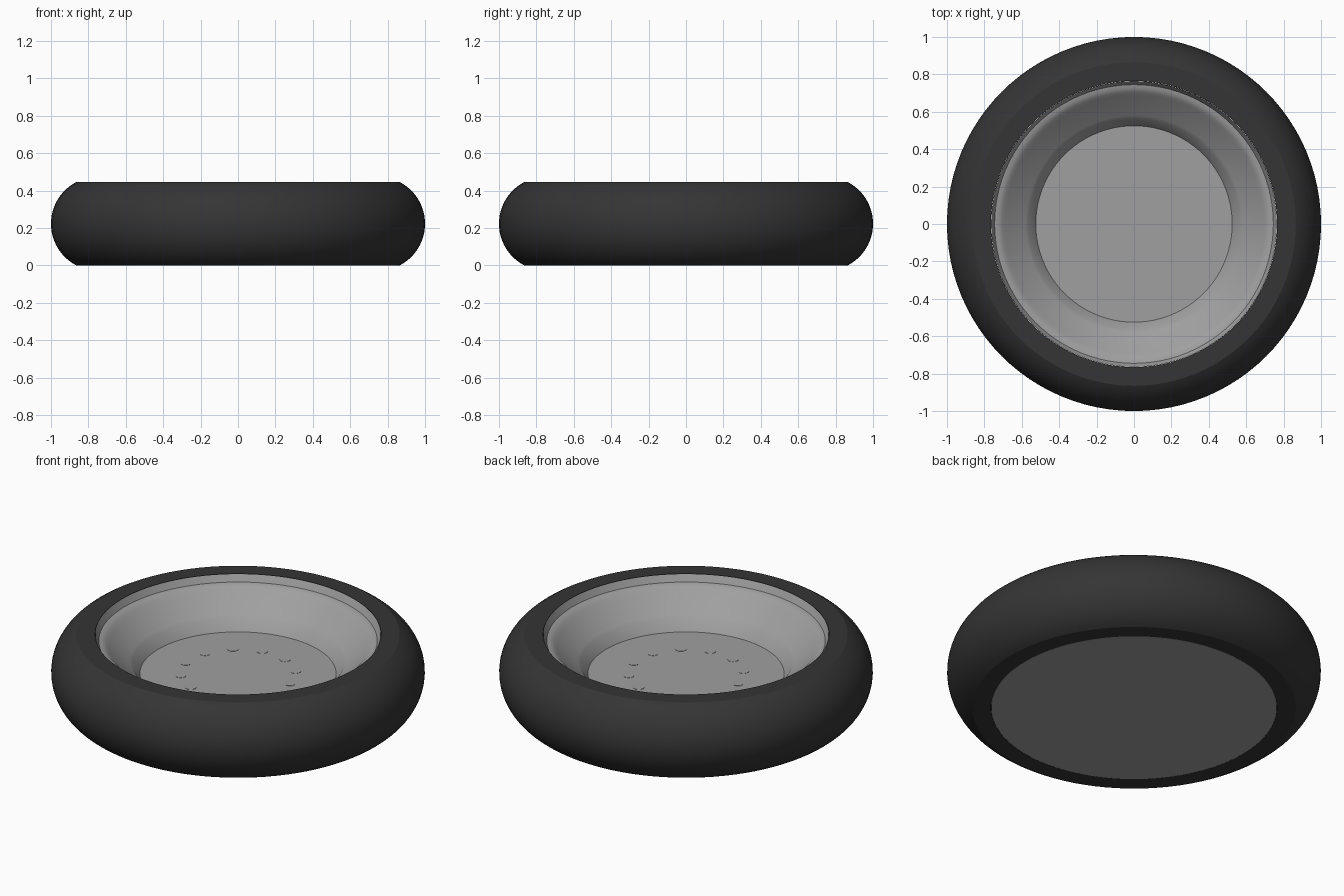
import bpy, bmesh
from math import sin, cos, pi, radians, asin

if "Cube" in bpy.data.objects:
    bpy.data.objects.remove(bpy.data.objects["Cube"])

SEGMENTS = 96
HEIGHT = 0.445


def material(name, grey):
    mat = bpy.data.materials.new(name)
    mat.diffuse_color = (grey, grey, grey, 1)
    mat.use_nodes = True
    mat.node_tree.nodes["Principled BSDF"].inputs["Base Color"].default_value = mat.diffuse_color
    return mat


def lathe(name, profile, mat, closed=False, cap=False):
    """Turn an (r, z) profile around the z axis; cap fills both end rings."""
    bm = bmesh.new()
    rings = [[bm.verts.new((r * cos(2 * pi * i / SEGMENTS), r * sin(2 * pi * i / SEGMENTS), z))
              for i in range(SEGMENTS)] for r, z in profile]
    pairs = list(zip(rings, rings[1:]))
    if closed:
        pairs.append((rings[-1], rings[0]))
    for a, b in pairs:
        for i in range(SEGMENTS):
            j = (i + 1) % SEGMENTS
            bm.faces.new((a[i], a[j], b[j], b[i]))
    if cap:
        bm.faces.new(rings[0])
        bm.faces.new(rings[-1])
    bmesh.ops.recalc_face_normals(bm, faces=bm.faces)
    mesh = bpy.data.meshes.new(name)
    bm.to_mesh(mesh)
    bm.free()
    obj = bpy.data.objects.new(name, mesh)
    bpy.context.collection.objects.link(obj)
    mesh.materials.append(mat)
    smooth(obj)
    return obj


def smooth(obj):
    bpy.ops.object.select_all(action='DESELECT')
    obj.select_set(True)
    bpy.context.view_layer.objects.active = obj
    bpy.ops.object.shade_smooth_by_angle(angle=radians(25))


rubber = material("black_rubber", 0.035)
metal = material("grey_metal", 0.35)

# Tyre: round tread with flat sidewalls
R, MAJOR, MID = 0.251, 0.749, HEIGHT / 2
limit = asin(MID / R)
tread = [(MAJOR + R * cos(a), MID + R * sin(a))
         for a in (-limit + 2 * limit * k / 24 for k in range(25))]
lathe("tyre", [(0.765, 0)] + tread + [(0.765, HEIGHT)], rubber, closed=True)

# Dished rim with a lip, sloped wall and flat hub face; the back is a flat disc
rim = [(0.764, 0), (0.764, 0.443), (0.755, 0.425), (0.745, 0.405), (0.725, 0.402),
       (0.705, 0.39), (0.69, 0.375), (0.58, 0.287), (0.565, 0.275), (0.525, 0.213)]
lathe("rim", rim, metal, cap=True)

# Twelve bolt heads lying almost flush with the hub face
for k in range(12):
    a = radians(10 + 30 * k)
    bpy.ops.mesh.primitive_cylinder_add(
        vertices=24, radius=0.03, depth=0.01,
        location=(0.308 * cos(a), 0.308 * sin(a), 0.2095))
    bolt = bpy.context.object
    bolt.name = f"bolt_{k + 1}"
    bolt.data.materials.append(metal)
    smooth(bolt)
